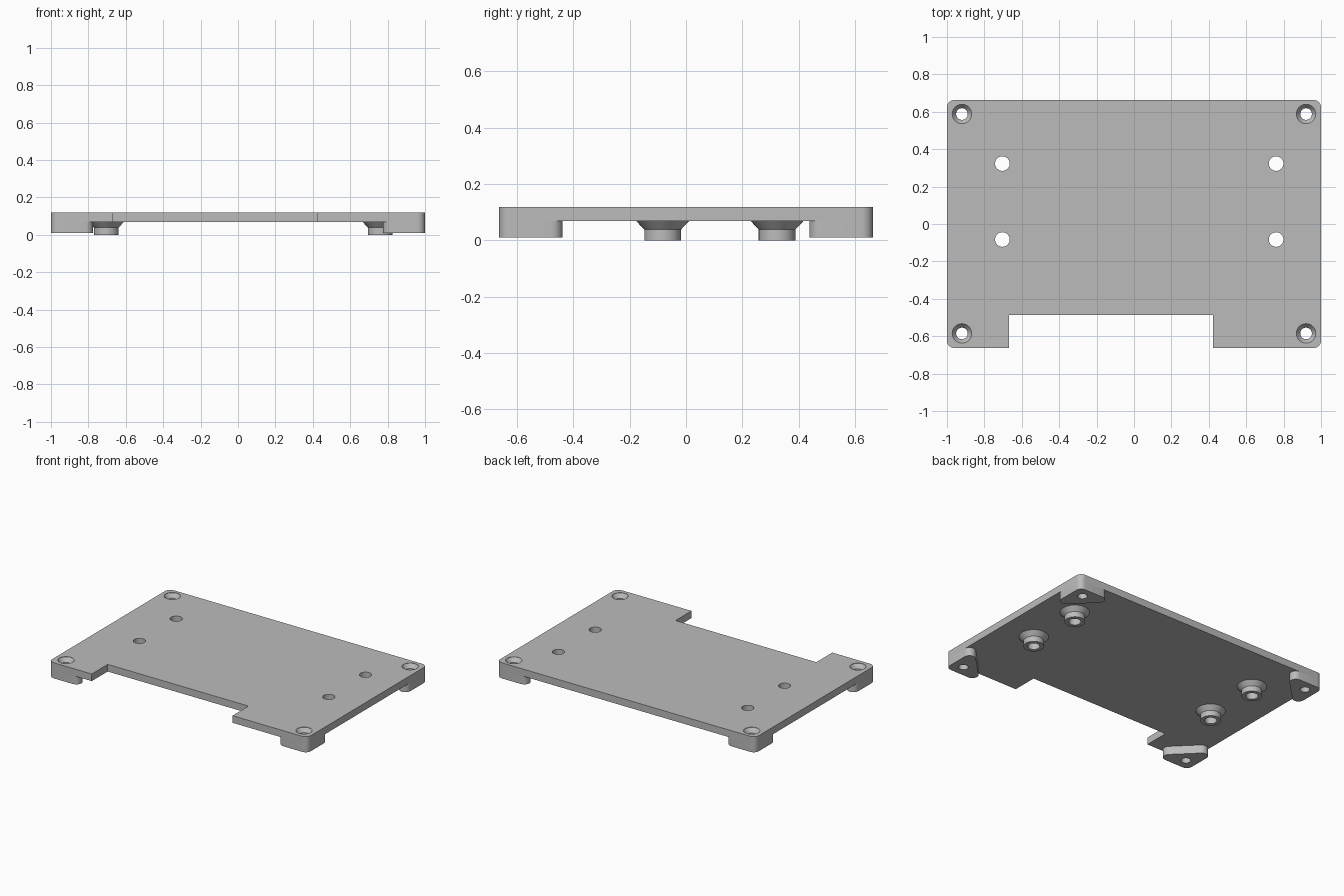
import bpy, bmesh
from math import sin, cos, pi, radians

if "Cube" in bpy.data.objects:
    bpy.data.objects.remove(bpy.data.objects["Cube"])

HALF_Y = 0.663
TOP, UNDER, FOOT_Z, STEP_Z = 0.119, 0.069, 0.01, 0.038
CORNER_R = 0.04
SCREWS = [(x, y) for x in (-0.92, 0.92) for y in (-0.585, 0.588)]
POSTS = [(x, y) for x in (-0.704, 0.76) for y in (-0.083, 0.323)]

grey = bpy.data.materials.new("light grey")
grey.use_nodes = True
COLOUR = (0.5, 0.5, 0.5, 1)
grey.diffuse_color = COLOUR
grey.node_tree.nodes["Principled BSDF"].inputs["Base Color"].default_value = COLOUR


def make_object(name, bm):
    bmesh.ops.recalc_face_normals(bm, faces=bm.faces)
    mesh = bpy.data.meshes.new(name)
    bm.to_mesh(mesh)
    bm.free()
    mesh.materials.append(grey)
    obj = bpy.data.objects.new(name, mesh)
    bpy.context.collection.objects.link(obj)
    return obj


def arc(cx, cy, r, start, end, steps=10):
    angles = [radians(start + (end - start) * i / steps) for i in range(steps + 1)]
    return [(cx + r * cos(a), cy + r * sin(a)) for a in angles]


def prism(name, outline, low, high):
    bm = bmesh.new()
    face = bm.faces.new([bm.verts.new((x, y, low)) for x, y in outline])
    out = bmesh.ops.extrude_face_region(bm, geom=[face])["geom"]
    verts = [v for v in out if isinstance(v, bmesh.types.BMVert)]
    bmesh.ops.translate(bm, verts=verts, vec=(0, 0, high - low))
    return make_object(name, bm)


def add_lathe(bm, profile, cx, cy, closed, segments=40):
    """Turn a (radius, z) profile; a closed one makes a ring, an open one is capped."""
    rings = [[bm.verts.new((cx + r * cos(2 * pi * i / segments),
                            cy + r * sin(2 * pi * i / segments), z))
              for i in range(segments)] for r, z in profile]
    pairs = list(zip(rings, rings[1:]))
    if closed:
        pairs.append((rings[-1], rings[0]))
    else:
        bm.faces.new(rings[0])
        bm.faces.new(rings[-1])
    for a, b in pairs:
        for i in range(segments):
            j = (i + 1) % segments
            bm.faces.new((a[i], a[j], b[j], b[i]))


def select_only(obj):
    bpy.ops.object.select_all(action='DESELECT')
    obj.select_set(True)
    bpy.context.view_layer.objects.active = obj


# Cutter for the countersunk screw holes and the straight post holes
bm = bmesh.new()
for x, y in SCREWS:
    add_lathe(bm, [(0.031, -0.05), (0.031, TOP - 0.03), (0.052, TOP - 0.002),
                   (0.052, TOP + 0.05)], x, y, False)
for x, y in POSTS:
    add_lathe(bm, [(0.039, -0.05), (0.039, TOP + 0.05)], x, y, False)
cutter = make_object("hole_cutter", bm)
cutter.hide_render = True

# Base plate with rounded corners and a notch in the front edge
cx, cy = 1 - CORNER_R, HALF_Y - CORNER_R
outline = (arc(cx, cy, CORNER_R, 0, 90) + arc(-cx, cy, CORNER_R, 90, 180)
           + arc(-cx, -cy, CORNER_R, 180, 270)
           + [(-0.667, -HALF_Y), (-0.667, -0.487), (0.422, -0.487), (0.422, -HALF_Y)]
           + arc(cx, -cy, CORNER_R, 270, 360))
drilled = [prism("base_plate", outline, UNDER, TOP)]

# Triangular corner feet with rounded tips
REACH = 0.225 - 2 * CORNER_R
foot = (arc(cx, cy, CORNER_R, 0, 90) + arc(cx - REACH, cy, CORNER_R, 90, 225)
        + arc(cx, cy - REACH, CORNER_R, 225, 360))
for side, sx in (("left", 1), ("right", -1)):
    for end, sy in (("front", -1), ("back", 1)):
        shape = [(x * sx, y * sy) for x, y in foot]
        drilled.append(prism(f"{end}_{side}_foot", shape, FOOT_Z, UNDER))

for obj in drilled:
    cut = obj.modifiers.new("holes", 'BOOLEAN')
    cut.operation = 'DIFFERENCE'
    cut.solver = 'EXACT'
    cut.object = cutter
    select_only(obj)
    bpy.ops.object.modifier_apply(modifier=cut.name)
bpy.data.objects.remove(cutter)

# Hollow standoffs: a flared collar above a short tube
posts = []
for n, (x, y) in enumerate(POSTS, 1):
    bm = bmesh.new()
    add_lathe(bm, [(0.039, UNDER), (0.094, UNDER), (0.065, STEP_Z),
                   (0.065, 0), (0.039, 0)], x, y, True)
    posts.append(make_object(f"standoff_{n}", bm))

for obj in drilled + posts:
    select_only(obj)
    bpy.ops.object.shade_smooth_by_angle(angle=radians(25))
